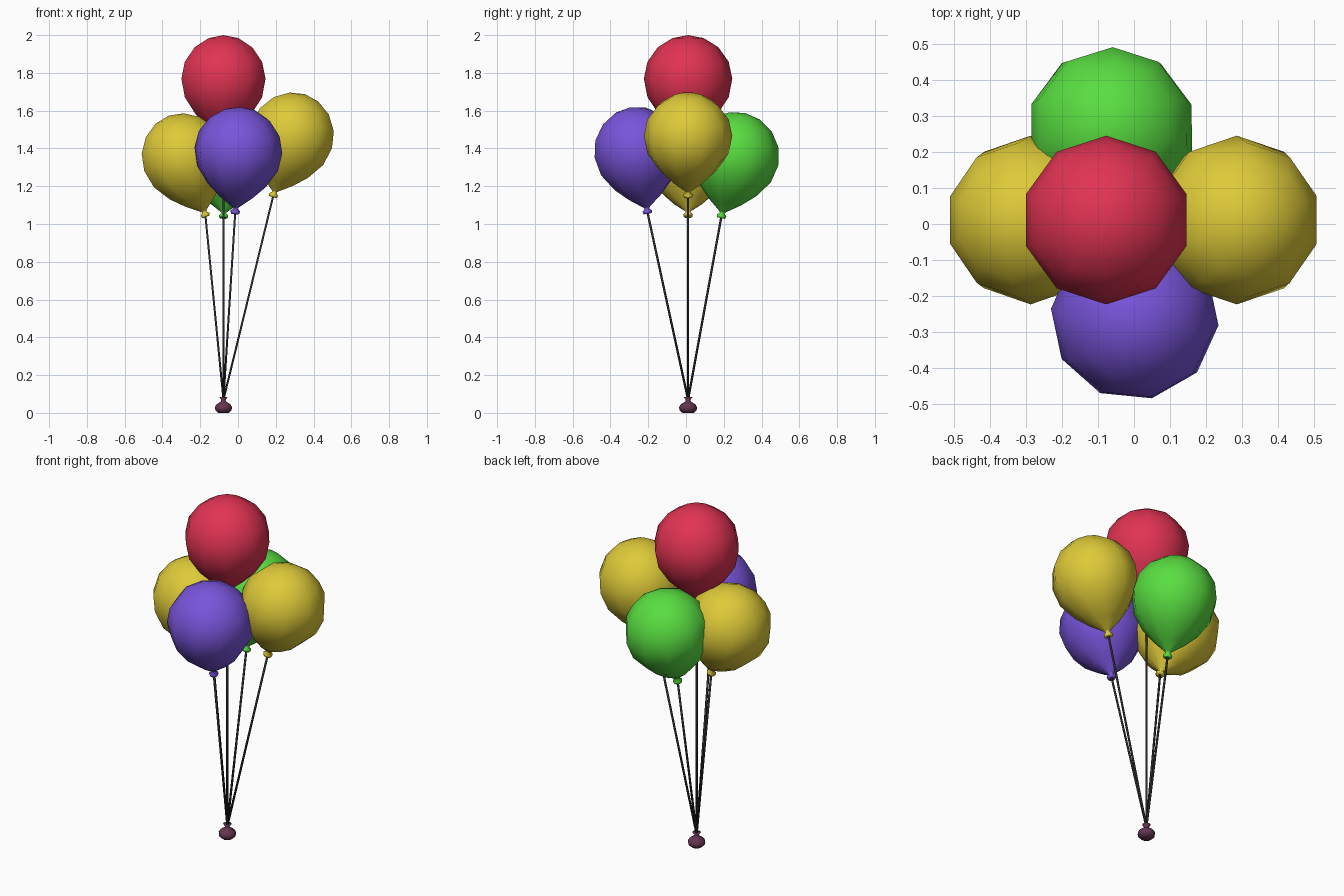
import bpy, bmesh, math
from mathutils import Vector, Matrix

if "Cube" in bpy.data.objects:
    bpy.data.objects.remove(bpy.data.objects["Cube"])

CX, CY = -0.077, 0.011


def material(name, rgb):
    m = bpy.data.materials.new(name)
    m.diffuse_color = (*rgb, 1)
    m.use_nodes = True
    m.node_tree.nodes["Principled BSDF"].inputs["Base Color"].default_value = m.diffuse_color
    return m


RED = material("red", (0.75, 0.033, 0.085))
YELLOW = material("yellow", (0.73, 0.59, 0.04))
PURPLE = material("purple", (0.19, 0.09, 0.71))
GREEN = material("green", (0.10, 0.73, 0.053))
PLUM = material("plum", (0.13, 0.035, 0.08))
DARK = material("dark", (0.03, 0.03, 0.03))


def lathe(name, profile, sides, mat, base, axis=(0, 0, 1), phase=0.0):
    """Revolve (radius, height) points about an axis through base."""
    bm = bmesh.new()
    rings = []
    for r, h in profile:
        if r == 0:
            rings.append([bm.verts.new((0, 0, h))])
        else:
            angles = [math.pi / 2 + phase + math.tau * i / sides for i in range(sides)]
            rings.append([bm.verts.new((r * math.cos(a), r * math.sin(a), h)) for a in angles])
    for a, b in zip(rings, rings[1:]):
        for i in range(sides):
            j = (i + 1) % sides
            quad = [a[i % len(a)], a[j % len(a)], b[j % len(b)], b[i % len(b)]]
            bm.faces.new(list(dict.fromkeys(quad)))
    bmesh.ops.recalc_face_normals(bm, faces=bm.faces)
    for f in bm.faces:
        f.smooth = True
    rot = Vector((0, 0, 1)).rotation_difference(Vector(axis)).to_matrix().to_4x4()
    bm.transform(Matrix.Translation(base) @ rot)
    me = bpy.data.meshes.new(name)
    bm.to_mesh(me)
    bm.free()
    me.materials.append(mat)
    ob = bpy.data.objects.new(name, me)
    bpy.context.collection.objects.link(ob)
    return ob


# Teardrop with a flared knot, heights measured from the widest ring
BALLOON = [(0, -0.336), (0.022, -0.34), (0.026, -0.327), (0.012, -0.313), (0.018, -0.305),
           (0.088, -0.252), (0.155, -0.188), (0.215, -0.098), (0.234, 0), (0.215, 0.09),
           (0.16, 0.167), (0.083, 0.215), (0, 0.231)]

# name, material, widest-ring centre, knot position, twist
balloons = [
    ("top", RED, (CX, CY, 1.769), (CX, CY, 1.43), 0),
    ("right", YELLOW, (0.285, CY, 1.467), (0.185, CY, 1.145), 0),
    ("left", YELLOW, (-0.287, CY, 1.357), (-0.17, CY, 1.04), 0),
    ("front", PURPLE, (0.002, -0.258, 1.39), (-0.015, -0.203, 1.055), math.radians(12)),
    ("back", GREEN, (-0.062, 0.261, 1.363), (-0.077, 0.185, 1.03), 0),
]

tie = Vector((CX, CY, 0.07))
for name, mat, centre, knot, twist in balloons:
    c, k = Vector(centre), Vector(knot)
    axis = (c - k).normalized()
    lathe(name + "_balloon", BALLOON, 10, mat, c, axis, twist)
    # String from the weight to the knot
    end = c - axis * 0.33
    length = (end - tie).length
    lathe(name + "_string", [(0, 0), (0.006, 0), (0.006, length), (0, length)],
          6, DARK, tie, end - tie)

# Tied bag weight on the ground
lathe("weight", [(0, 0), (0.03, 0), (0.045, 0.014), (0.048, 0.03), (0.038, 0.046), (0.015, 0.06),
                 (0.012, 0.068), (0.023, 0.084), (0, 0.08)], 10, PLUM, (CX, CY, 0))
